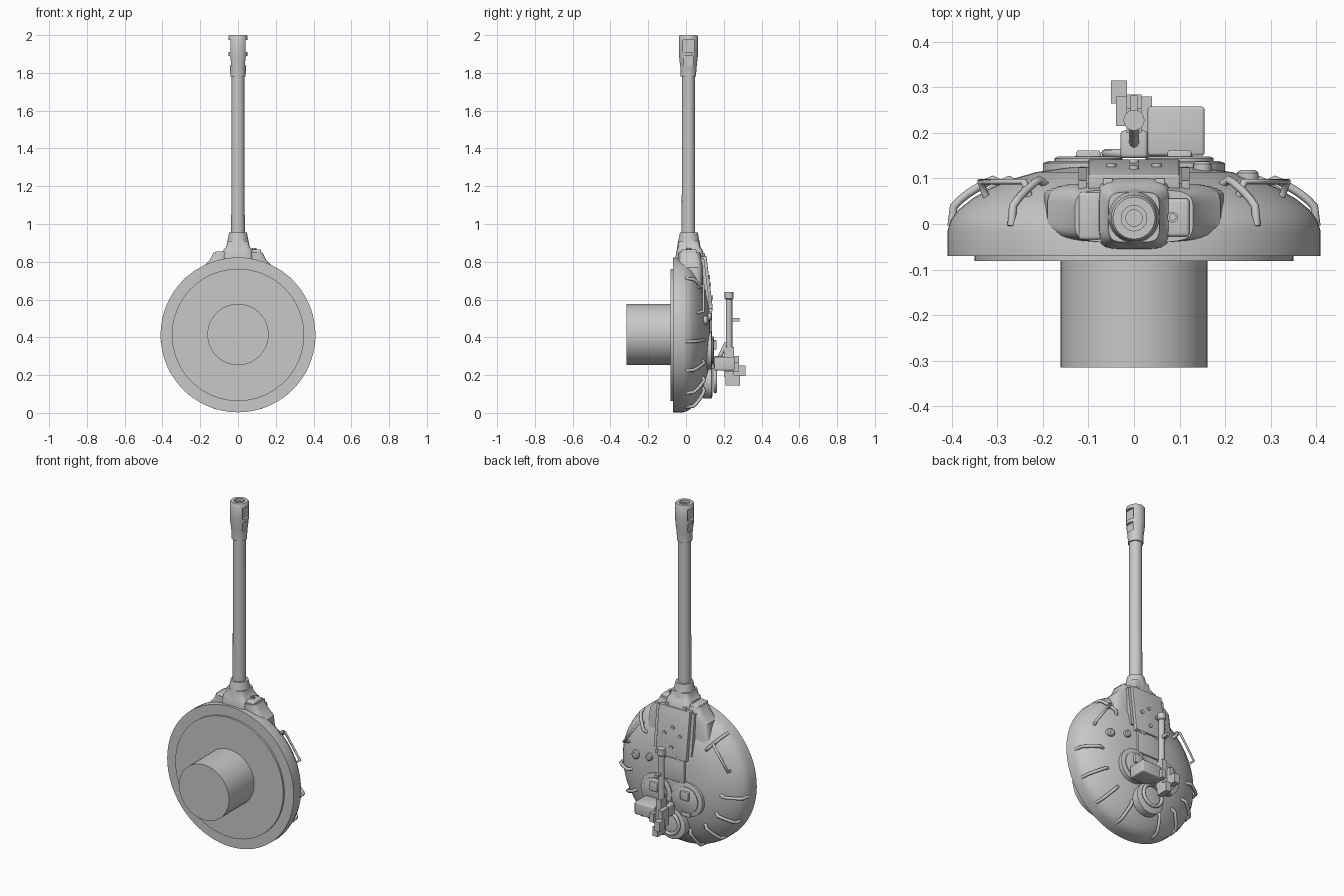
import bpy, bmesh, math
from mathutils import Vector, Matrix

if "Cube" in bpy.data.objects:
    bpy.data.objects.remove(bpy.data.objects["Cube"])

grey = bpy.data.materials.new("plain_grey")
grey.use_nodes = True
grey.diffuse_color = (0.58, 0.58, 0.58, 1)
grey.node_tree.nodes["Principled BSDF"].inputs["Base Color"].default_value = (0.58, 0.58, 0.58, 1)

CZ = 0.413  # height of the turret axis


def finish(name, bm, smooth=True):
    bmesh.ops.remove_doubles(bm, verts=bm.verts, dist=1e-5)
    bmesh.ops.recalc_face_normals(bm, faces=bm.faces)
    me = bpy.data.meshes.new(name)
    bm.to_mesh(me)
    bm.free()
    me.materials.append(grey)
    ob = bpy.data.objects.new(name, me)
    bpy.context.collection.objects.link(ob)
    if smooth:
        bpy.ops.object.select_all(action='DESELECT')
        ob.select_set(True)
        bpy.context.view_layer.objects.active = ob
        bpy.ops.object.shade_smooth_by_angle(angle=math.radians(35))
    return ob


def lathe(name, profile, axis, a, b, seg=32):
    """Spin (radius, height) points about y at (x=a, z=b) or z at (x=a, y=b)."""
    bm = bmesh.new()
    rings = []
    for r, h in profile:
        ring = []
        for i in range(seg):
            t = 2 * math.pi * i / seg
            u, v = a + r * math.cos(t), b + r * math.sin(t)
            ring.append(bm.verts.new((u, h, v) if axis == 'y' else (u, v, h)))
        rings.append(ring)
    for p, q in zip(rings, rings[1:]):
        for i in range(seg):
            j = (i + 1) % seg
            bm.faces.new((p[i], p[j], q[j], q[i]))
    return finish(name, bm)


def box(name, x0, x1, y0, y1, z0, z1, bevel=0, tilt=0):
    bm = bmesh.new()
    mid = Vector(((x0 + x1) / 2, (y0 + y1) / 2, (z0 + z1) / 2))
    bmesh.ops.create_cube(bm, size=1, matrix=Matrix.Translation(mid) @ Matrix.Rotation(tilt, 4, 'X')
                          @ Matrix.Diagonal((x1 - x0, y1 - y0, z1 - z0, 1)))
    if bevel:
        bmesh.ops.bevel(bm, geom=bm.edges[:], offset=bevel, segments=3, profile=0.5, affect='EDGES')
    return finish(name, bm, bool(bevel))


def loft(name, sections):
    """Join stacked rounded rectangles given as (z, half width, y low, y high)."""
    bm = bmesh.new()
    rings = []
    for z, hw, y0, y1 in sections:
        ring = []
        for i in range(32):
            t = 2 * math.pi * (i + 0.5) / 32
            c, s = math.cos(t), math.sin(t)
            x = math.copysign(abs(c) ** 0.4, c) * hw
            y = math.copysign(abs(s) ** 0.4, s) * (y1 - y0) / 2 + (y0 + y1) / 2
            ring.append(bm.verts.new((x, y, z)))
        rings.append(ring)
    for p, q in zip(rings, rings[1:]):
        for i in range(32):
            j = (i + 1) % 32
            bm.faces.new((p[i], p[j], q[j], q[i]))
    bm.faces.new(rings[0])
    bm.faces.new(rings[-1])
    return finish(name, bm)


def rod(name, points, radius=0.009, cyclic=False):
    cu = bpy.data.curves.new(name, 'CURVE')
    cu.dimensions = '3D'
    cu.bevel_depth, cu.bevel_resolution = radius, 2
    cu.use_fill_caps = True
    sp = cu.splines.new('POLY')
    sp.points.add(len(points) - 1)
    for p, co in zip(sp.points, points):
        p.co = (*co, 1)
    sp.use_cyclic_u = cyclic
    cu.materials.append(grey)
    ob = bpy.data.objects.new(name, cu)
    bpy.context.collection.objects.link(ob)


def cut(target, cutter):
    mod = target.modifiers.new("cut", 'BOOLEAN')
    mod.operation, mod.object, mod.solver = 'DIFFERENCE', cutter, 'EXACT'
    bpy.context.view_layer.objects.active = target
    bpy.ops.object.modifier_apply(modifier=mod.name)
    bpy.data.objects.remove(cutter)


# Turret shell, bearing ring and basket
dome = [(0.41, -0.07), (0.41, -0.015), (0.402, 0.01), (0.385, 0.032), (0.355, 0.056),
        (0.315, 0.079), (0.27, 0.098), (0.215, 0.114), (0.14, 0.125), (0, 0.13)]
lathe("turret_shell", [(0, -0.07)] + dome, 'y', 0, CZ, 72)
lathe("bearing_ring", [(0, -0.081), (0.35, -0.081), (0.35, -0.06), (0, -0.06)], 'y', 0, CZ, 64)
lathe("turret_basket", [(0, -0.315), (0.162, -0.315), (0.162, -0.06), (0, -0.06)], 'y', 0, CZ + 0.002, 48)


def dome_y(r):
    for (r0, y0), (r1, y1) in zip(dome[1:], dome[2:]):
        if r1 <= r <= r0:
            return y0 + (y1 - y0) * (r0 - r) / (r0 - r1)
    return dome[1][1]


# Gun mount and mantlet
loft("gun_cheeks", [(0.62, 0.21, -0.04, 0.09), (0.77, 0.19, -0.04, 0.09),
                    (0.81, 0.15, -0.04, 0.085), (0.85, 0.13, -0.04, 0.075)])
loft("mantlet", [(0.74, 0.085, -0.055, 0.105), (0.83, 0.08, -0.055, 0.1), (0.865, 0.076, -0.048, 0.085),
                 (0.88, 0.062, -0.043, 0.075), (0.91, 0.056, -0.04, 0.07)])
lathe("mantlet_sleeve", [(0, 0.85), (0.066, 0.85), (0.06, 0.89), (0.052, 0.93), (0.047, 0.955), (0, 0.955)],
      'z', 0, 0.015)
box("coaxial_port_plate", 0.07, 0.122, -0.028, 0.056, 0.83, 0.865, 0.008)
lathe("coaxial_port", [(0, 0.85), (0.012, 0.85), (0.012, 0.873), (0.007, 0.873), (0.007, 0.86), (0, 0.86)],
      'z', 0.085, 0.015, 16)
box("mantlet_side_plate", -0.122, -0.07, -0.035, 0.07, 0.82, 0.855, 0.008)

# Barrel and muzzle brake
lathe("barrel", [(0, 0.93), (0.036, 0.93), (0.034, 1.82), (0, 1.82)], 'z', 0, 0.013)
muzzle = lathe("muzzle_brake", [(0, 1.78), (0.041, 1.78), (0.041, 1.8), (0.043, 1.83), (0.049, 1.88),
                                (0.051, 1.92), (0.051, 1.992), (0.046, 2.0), (0.028, 2.0), (0.028, 1.985),
                                (0.018, 1.985), (0.018, 1.95), (0, 1.95)], 'z', 0, 0.013)
for side in (-1, 1):
    for z0, z1, half in ((1.91, 1.975, 0.031), (1.84, 1.89, 0.027)):
        xs = sorted((side * 0.036, side * 0.08))
        cut(muzzle, box("slot_cutter", *xs, 0.013 - half, 0.013 + half, z0, z1))

# Roof panel over the gun, with hinges and bolts
box("gun_roof_panel", -0.1, 0.1, 0.085, 0.125, 0.55, 0.83, 0.003, math.radians(7))
box("roof_rear_panel", -0.085, 0.085, 0.115, 0.138, 0.42, 0.55, 0.003)
for x in (-0.057, 0.057):
    box("panel_hinge", x - 0.011, x + 0.011, 0.078, 0.1, 0.79, 0.845, 0.003)
    box("panel_clamp", x - 0.02, x + 0.02, 0.125, 0.14, 0.54, 0.57)
for x, z in ((0, 0.61), (0, 0.72), (-0.05, 0.68), (0.05, 0.68)):
    y = 0.125 - (z - 0.69) * 0.123
    lathe("panel_bolt", [(0, y - 0.01), (0.011, y - 0.01), (0.011, y + 0.007), (0, y + 0.007)], 'y', x, z, 12)
for x in (-0.113, 0.113):
    box("panel_side_rail", x - 0.009, x + 0.009, 0.08, 0.11, 0.58, 0.82, 0, math.radians(7))

# Roof vents
for x, z, r in ((0.25, 0.49, 0.024), (0.15, 0.51, 0.02)):
    y = dome_y(math.hypot(x, z - CZ))
    lathe("roof_vent", [(0, y - 0.03), (r, y - 0.03), (r, y + 0.012), (r * 0.7, y + 0.018), (0, y + 0.018)],
          'y', x, z, 20)

# Crew hatches
for side in (-1, 1):
    x = side * 0.1
    lathe("hatch_ring", [(0, 0.1), (0.1, 0.1), (0.1, 0.134), (0.088, 0.138), (0, 0.138)], 'y', x, 0.33, 32)
    lathe("hatch_lid", [(0, 0.13), (0.075, 0.13), (0.075, 0.144), (0.068, 0.148), (0, 0.148)], 'y', x, 0.33, 32)
    box("periscope", x - 0.026, x + 0.026, 0.13, 0.162, 0.335, 0.385, 0.004)
    box("hatch_hinge", x - 0.03, x + 0.03, 0.12, 0.15, 0.235, 0.26, 0.003)

# Rear ring of the gun mount
lathe("mount_base", [(0, 0.09), (0.09, 0.09), (0.09, 0.135), (0.075, 0.14), (0, 0.14)], 'y', 0, 0.165)
rod("mount_ring", [(0.062 * math.cos(t * math.pi / 12), 0.155, 0.175 + 0.062 * math.sin(t * math.pi / 12))
                   for t in range(24)], 0.01, True)

# Roof machine gun
box("gun_cradle", -0.03, 0.03, 0.145, 0.205, 0.23, 0.3, 0.008)
box("gun_receiver", -0.016, 0.016, 0.2, 0.255, 0.19, 0.35)
box("gun_grip_block", -0.016, 0.016, 0.21, 0.285, 0.145, 0.2)
lathe("gun_barrel", [(0, 0.33), (0.017, 0.33), (0.017, 0.6), (0.023, 0.605), (0.023, 0.64), (0, 0.64)],
      'z', 0, 0.228, 16)
box("gun_front_sight", -0.008, 0.008, 0.24, 0.282, 0.485, 0.503)
box("gun_rear_sight", -0.05, -0.015, 0.265, 0.315, 0.195, 0.25)
box("gun_left_bracket", 0.015, 0.04, 0.2, 0.28, 0.22, 0.27)
box("gun_right_bracket", -0.04, -0.015, 0.215, 0.28, 0.2, 0.3)
rod("gun_strut", [(0, 0.165, 0.27), (0, 0.215, 0.37)], 0.011)
box("ammunition_box", 0.03, 0.155, 0.15, 0.258, 0.225, 0.297, 0.007)

# Grab rails lying radially on the shell, mirrored left and right
for side in (-1, 1):
    for angle in (-72, -50, -28, -5, 48):
        t = math.radians(angle)
        pts = []
        for i in range(9):
            r = 0.405 - 0.115 * i / 8
            lift = -0.005 if i in (0, 8) else 0.014
            pts.append((side * (r + lift * 0.5) * math.cos(t), dome_y(r) + lift, CZ + (r + lift * 0.5) * math.sin(t)))
        rod("grab_rail", pts)
    # Straight step handle near the front
    a, b = Vector((side * 0.23, 0.06, 0.665)), Vector((side * 0.325, 0.06, 0.53))
    out = Vector((side * 0.012, 0.033, 0.008))
    rod("step_handle", [a, a + out, b + out, b], 0.008)
